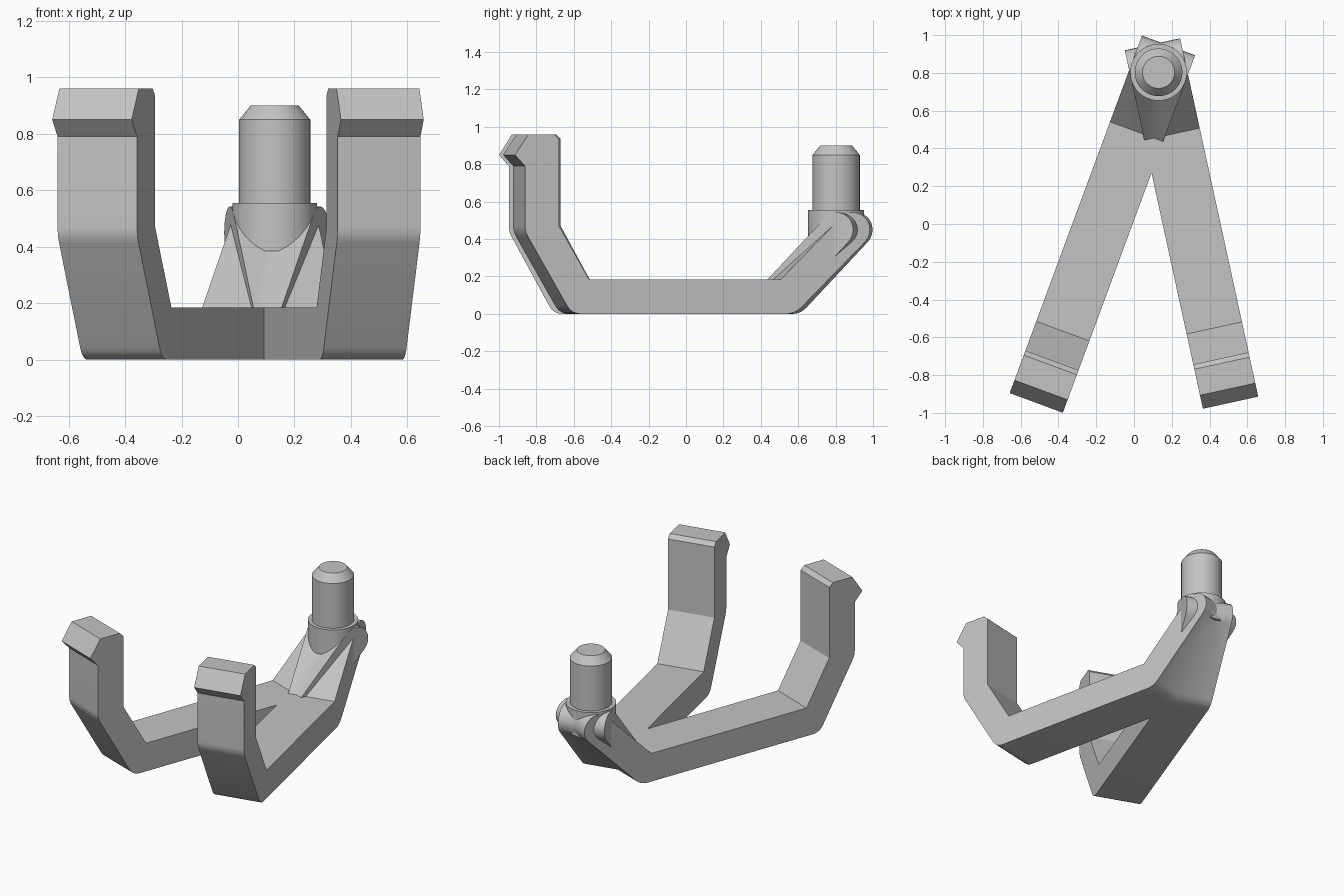
import bpy, bmesh
from math import radians, sin, cos, pi, tan
from mathutils import Vector, Matrix

cube = bpy.data.objects.get("Cube")
if cube:
    bpy.data.objects.remove(cube)

PIN = Vector((0.13, 0.803, 0))   # where both arms meet
WIDTH = 0.3
THICK = 0.185
END_R = THICK / 2

grey = bpy.data.materials.new("plain_grey")
grey.use_nodes = True
grey.diffuse_color = (0.55, 0.55, 0.55, 1)
grey.node_tree.nodes["Principled BSDF"].inputs["Base Color"].default_value = (0.55, 0.55, 0.55, 1)


def fillet(prev, corner, nxt, cut, steps=6):
    """Round a profile corner, starting `cut` away from it."""
    p, c, n = Vector(prev), Vector(corner), Vector(nxt)
    a, b = c + (p - c).normalized() * cut, c + (n - c).normalized() * cut
    return [tuple(a.lerp(c, t).lerp(c.lerp(b, t), t))
            for t in (i / steps for i in range(steps + 1))]


def add_object(name, bm):
    bmesh.ops.recalc_face_normals(bm, faces=bm.faces)
    mesh = bpy.data.meshes.new(name)
    bm.to_mesh(mesh)
    bm.free()
    mesh.materials.append(grey)
    obj = bpy.data.objects.new(name, mesh)
    bpy.context.collection.objects.link(obj)
    return obj


def smooth(obj):
    bpy.ops.object.select_all(action='DESELECT')
    obj.select_set(True)
    bpy.context.view_layer.objects.active = obj
    bpy.ops.object.shade_smooth_by_angle(angle=radians(28))


def arm(name, length, angle):
    """Side profile (along, height) with the pin at 0, extruded to the arm width."""
    f = -length
    wall, heel = (f + 0.055, 0.44), (f + 0.31, 0)
    back_heel = (-0.335 + THICK * tan(pi / 8), 0)
    end = Vector((0.0595, 0.45))
    tail = [(end.x + END_R * cos(a), end.y + END_R * sin(a))
            for a in (radians(-45 + 15 * i) for i in range(13))]
    profile = [(f, 0.85), (f + 0.055, 0.79)]                     # hook lip
    profile += fillet((f + 0.055, 0.79), wall, heel, 0.03)       # outer wall
    profile += fillet(wall, heel, back_heel, 0.05)
    profile += fillet(heel, back_heel, tail[0], 0.05)
    profile += tail                                              # rounded rear end
    profile += [(-0.335, THICK), (f + 0.405, THICK), (f + 0.24, 0.47),
                (f + 0.24, 0.935), (f + 0.214, 0.96), (f + 0.073, 0.96)]
    bm = bmesh.new()
    face = bm.faces.new([bm.verts.new((-WIDTH / 2, s, z)) for s, z in profile])
    side = bmesh.ops.extrude_face_region(bm, geom=[face])["geom"]
    bmesh.ops.translate(bm, vec=(WIDTH, 0, 0),
                        verts=[v for v in side if isinstance(v, bmesh.types.BMVert)])
    bm.transform(Matrix.Translation(PIN) @ Matrix.Rotation(radians(angle), 4, 'Z'))
    return add_object(name, bm)


def cylinder(bm, r1, r2, z0, z1):
    bmesh.ops.create_cone(bm, cap_ends=True, segments=64, radius1=r1, radius2=r2,
                          depth=z1 - z0,
                          matrix=Matrix.Translation(PIN + Vector((0, 0, (z0 + z1) / 2))))


# Two arms and the round boss, fused into one frame
frame = arm("frame", 1.866, -20.3)
other_arm = arm("left_arm", 1.79, 12.3)
bm = bmesh.new()
cylinder(bm, 0.15, 0.15, 0.385, 0.555)
boss = add_object("boss", bm)
for part in (other_arm, boss):
    mod = frame.modifiers.new("fuse", 'BOOLEAN')
    mod.operation, mod.solver, mod.object = 'UNION', 'EXACT', part
bpy.context.view_layer.update()
fused = bpy.data.meshes.new_from_object(frame.evaluated_get(bpy.context.evaluated_depsgraph_get()))
frame.modifiers.clear()
frame.data = fused
for part in (other_arm, boss):
    bpy.data.objects.remove(part)
smooth(frame)

# Upright pin with a chamfered tip
bm = bmesh.new()
cylinder(bm, 0.126, 0.126, 0.55, 0.85)
bmesh.ops.delete(bm, geom=[f for f in bm.faces if f.normal.z > 0.9], context='FACES_ONLY')
cylinder(bm, 0.126, 0.085, 0.85, 0.9)
bmesh.ops.delete(bm, geom=[f for f in bm.faces
                           if f.normal.z < -0.9 and f.calc_center_median().z > 0.7],
                 context='FACES_ONLY')
bmesh.ops.remove_doubles(bm, verts=bm.verts, dist=0.0005)
smooth(add_object("pin", bm))
